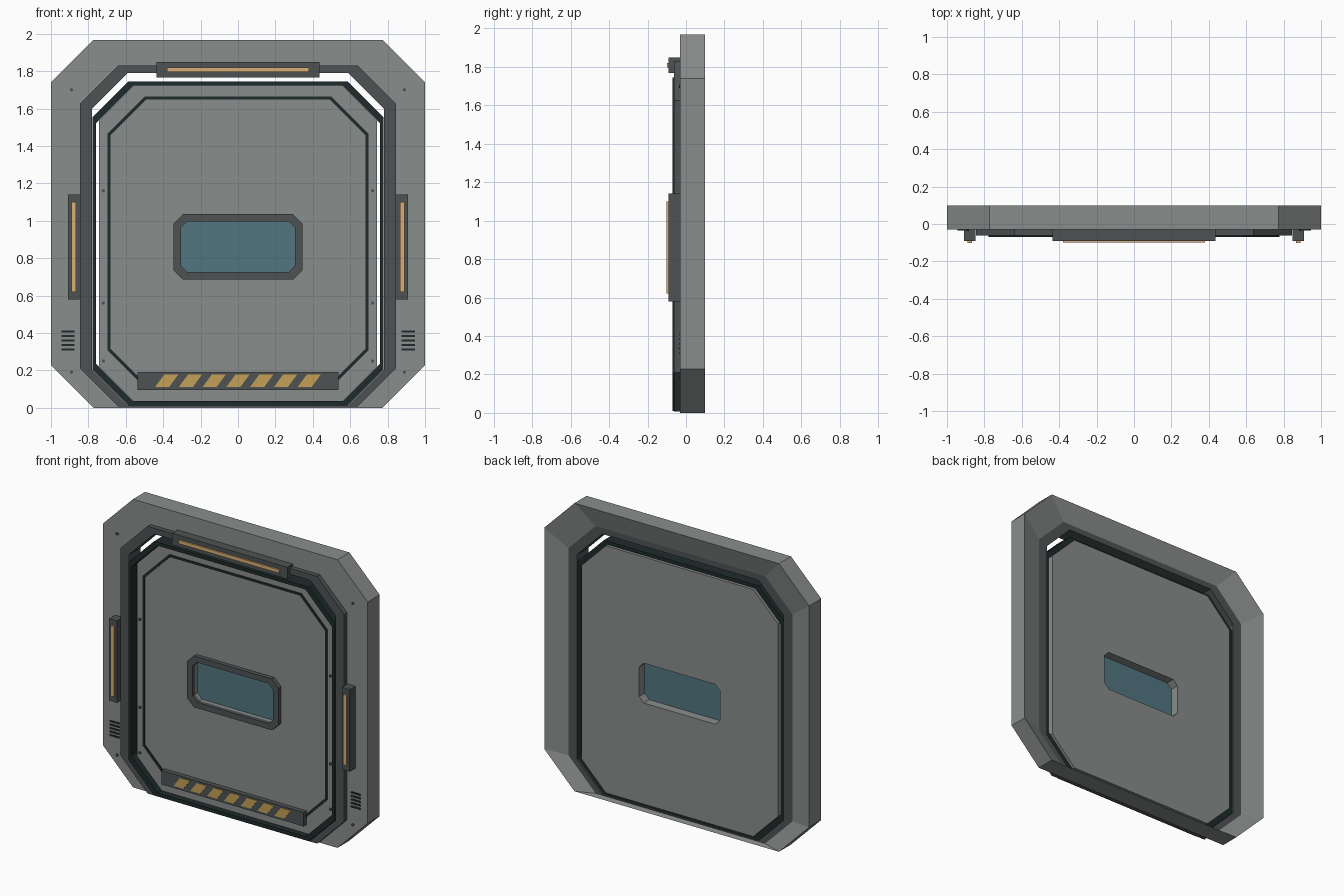
import bpy, bmesh, math
from mathutils import Matrix

cube = bpy.data.objects.get("Cube")
if cube:
    bpy.data.objects.remove(cube, do_unlink=True)


def material(name, rgb):
    m = bpy.data.materials.new(name)
    m.use_nodes = True
    m.diffuse_color = (*rgb, 1)
    m.node_tree.nodes["Principled BSDF"].inputs["Base Color"].default_value = (*rgb, 1)
    return m


GREY = material("metal grey", (0.25, 0.268, 0.26))
DARK = material("dark grey", (0.078, 0.086, 0.088))
SEAL = material("black green", (0.013, 0.024, 0.024))
GLASS = material("blue glass", (0.085, 0.18, 0.22))
LAMP = material("warm lamp", (0.7, 0.43, 0.18))
YELLOW = material("hazard yellow", (0.55, 0.35, 0.095))


def finish(bm, name, mat):
    bmesh.ops.recalc_face_normals(bm, faces=bm.faces)
    mesh = bpy.data.meshes.new(name)
    bm.to_mesh(mesh)
    bm.free()
    mesh.materials.append(mat)
    ob = bpy.data.objects.new(name, mesh)
    bpy.context.collection.objects.link(ob)
    return ob


def octagon(hx, z0, z1, c):
    """Rectangle with corners cut by c, as (x, z) points."""
    right = [(hx - c, z0), (hx, z0 + c), (hx, z1 - c), (hx - c, z1)]
    return right + [(-x, z) for x, z in reversed(right)]


def prism(name, mat, outline, y0, y1):
    bm = bmesh.new()
    a, b = [[bm.verts.new((x, y, z)) for x, z in outline] for y in (y0, y1)]
    bm.faces.new(a)
    bm.faces.new(b)
    for i in range(len(a)):
        j = (i + 1) % len(a)
        bm.faces.new((a[i], a[j], b[j], b[i]))
    return finish(bm, name, mat)


def ring(name, mat, outer, inner, y0, y1, y1_inner=None):
    """Octagonal band; y1_inner lets the back slope towards the opening."""
    bm = bmesh.new()
    back = y1 if y1_inner is None else y1_inner
    loops = [[bm.verts.new((x, y, z)) for x, z in pts]
             for pts, y in ((outer, y0), (inner, y0), (inner, back), (outer, y1))]
    for k in range(4):
        a, b = loops[k], loops[(k + 1) % 4]
        for i in range(8):
            j = (i + 1) % 8
            bm.faces.new((a[i], a[j], b[j], b[i]))
    return finish(bm, name, mat)


def box(name, mat, x0, x1, y0, y1, z0, z1):
    return prism(name, mat, [(x0, z0), (x1, z0), (x1, z1), (x0, z1)], y0, y1)


def bolt(name, x, y, z):
    bm = bmesh.new()
    bmesh.ops.create_cone(bm, cap_ends=True, segments=8, radius1=0.009, radius2=0.009, depth=0.012,
                          matrix=Matrix.Translation((x, y, z)) @ Matrix.Rotation(math.pi / 2, 4, "X"))
    return finish(bm, name, DARK)


# Outer frame and its inner lining
opening = octagon(0.845, 0.006, 1.83, 0.205)
ring("outer_frame", GREY, octagon(1, 0, 1.967, 0.228), opening, -0.03, 0.1, 0.06)
ring("frame_lining", DARK, opening, octagon(0.78, 0.012, 1.79, 0.191), -0.062, 0.06)

# Door: seal, panel and seal strip lying on the panel
ring("door_seal", SEAL, octagon(0.779, 0.01, 1.745, 0.194),
     octagon(0.758, 0.035, 1.722, 0.2), -0.07, 0.05)
window = octagon(0.305, 0.725, 0.997, 0.035)
ring("door_panel", GREY, octagon(0.742, 0.035, 1.722, 0.185), window, -0.028, 0.07)
ring("panel_strip", SEAL, octagon(0.697, 0.11, 1.663, 0.197),
     octagon(0.682, 0.125, 1.648, 0.191), -0.034, -0.026)

# Window
ring("window_frame", DARK, octagon(0.345, 0.685, 1.035, 0.05), window, -0.056, -0.028)
prism("window_glass", GLASS, window, -0.002, 0.01)

# Hazard plate near the bottom of the door
box("hazard_plate", DARK, -0.537, 0.537, -0.06, -0.028, 0.095, 0.19)
for i in range(7):
    x = -0.444 + 0.127 * i
    prism(f"hazard_stripe_{i + 1}", YELLOW,
          [(x, 0.11), (x + 0.075, 0.11), (x + 0.125, 0.178), (x + 0.05, 0.178)], -0.063, -0.059)

# Top lamp
box("top_lamp_housing", DARK, -0.435, 0.435, -0.09, -0.03, 1.767, 1.848)
box("top_lamp", LAMP, -0.38, 0.38, -0.1, -0.088, 1.796, 1.82)

# Side lamps, vents and bolts on both sides
for side, s in (("left", 1), ("right", -1)):
    box(f"{side}_lamp_housing", DARK, s * 0.848, s * 0.908, -0.092, -0.03, 0.58, 1.14)
    box(f"{side}_lamp", LAMP, s * 0.866, s * 0.89, -0.102, -0.09, 0.62, 1.1)
    for i in range(5):
        z = 0.312 + 0.024 * i
        box(f"{side}_vent_{i + 1}", SEAL, s * 0.875, s * 0.945, -0.034, -0.029, z - 0.006, z + 0.006)
    for i, z in enumerate((0.25, 0.56, 1.16)):
        bolt(f"{side}_door_bolt_{i + 1}", s * 0.72, -0.03, z)
    for i, z in enumerate((0.19, 1.7)):
        bolt(f"{side}_frame_bolt_{i + 1}", s * 0.89, -0.031, z)
